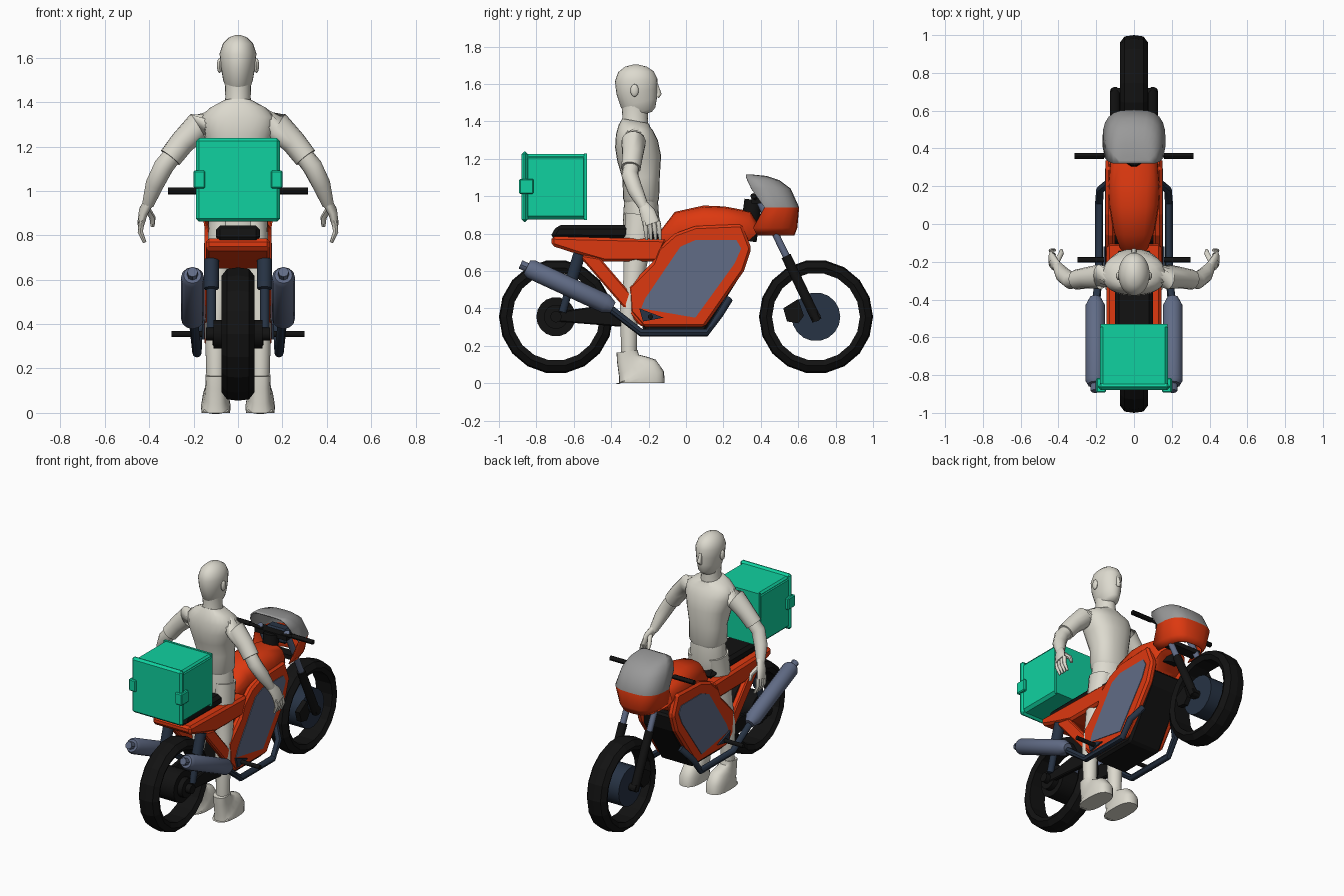
import bpy, bmesh
from math import sin, cos, pi
from mathutils import Vector

default_cube = bpy.data.objects.get("Cube")
if default_cube:
    bpy.data.objects.remove(default_cube, do_unlink=True)


def make_material(name, red, green, blue):
    material = bpy.data.materials.new(name)
    material.use_nodes = True
    colour = (red, green, blue, 1)
    material.diffuse_color = colour
    shader = next(n for n in material.node_tree.nodes if n.type == 'BSDF_PRINCIPLED')
    shader.inputs["Base Color"].default_value = colour
    return material


orange = make_material("orange paint", .72, .04, .005)
black = make_material("black rubber", .006, .006, .006)
navy = make_material("dark navy metal", .02, .033, .058)
steel = make_material("blue grey metal", .12, .15, .24)
grey = make_material("grey screen", .32, .32, .32)
teal = make_material("teal plastic", .005, .64, .35)
cream = make_material("cream skin", .72, .70, .62)


def finish(name, bm, materials, smooth=False, bevel=0):
    """Turn a bmesh into a named object with optional chamfer and smoothing."""
    bmesh.ops.recalc_face_normals(bm, faces=bm.faces)
    mesh = bpy.data.meshes.new(name)
    bm.to_mesh(mesh)
    bm.free()
    obj = bpy.data.objects.new(name, mesh)
    bpy.context.collection.objects.link(obj)
    for material in materials:
        mesh.materials.append(material)
    if bevel:
        modifier = obj.modifiers.new("chamfer", 'BEVEL')
        modifier.width = bevel
        modifier.segments = 1
    if smooth:
        bpy.ops.object.select_all(action='DESELECT')
        obj.select_set(True)
        bpy.context.view_layer.objects.active = obj
        bpy.ops.object.shade_smooth_by_angle(angle=pi / 4)
    return obj


def prism(name, outline, left, right, material, bevel=0):
    """Extrude a (y, z) outline from x=left to x=right."""
    bm = bmesh.new()
    face = bm.faces.new([bm.verts.new((left, y, z)) for y, z in outline])
    moved = bmesh.ops.extrude_face_region(bm, geom=[face])["geom"]
    verts = [v for v in moved if isinstance(v, bmesh.types.BMVert)]
    bmesh.ops.translate(bm, verts=verts, vec=(right - left, 0, 0))
    return finish(name, bm, [material], bevel=bevel)


def box(name, low, high, material, bevel=0):
    (a, b, c), (d, e, f) = low, high
    return prism(name, [(b, c), (e, c), (e, f), (b, f)], a, d, material, bevel)


def tube(name, path, radii, material, sides=10, smooth=True, power=1):
    """Sweep an oval along a path; a radius may be a number or a (wide, deep) pair."""
    bm = bmesh.new()
    path = [Vector(p) for p in path]
    if not isinstance(radii, list):
        radii = [radii] * len(path)
    rings = []
    for i, point in enumerate(path):
        tangent = (path[min(i + 1, len(path) - 1)] - path[max(i - 1, 0)]).normalized()
        guide = Vector((0, 1, 0)) if abs(tangent.x) > .9 else Vector((1, 0, 0))
        across = (guide - tangent * guide.dot(tangent)).normalized()
        depth = tangent.cross(across)
        wide, deep = radii[i] if isinstance(radii[i], tuple) else (radii[i], radii[i])
        ring = []
        for k in range(sides):
            c, s = cos(2 * pi * k / sides), sin(2 * pi * k / sides)
            c, s = [abs(v) ** power * (1 if v > 0 else -1) for v in (c, s)]
            ring.append(bm.verts.new(point + across * wide * c + depth * deep * s))
        rings.append(ring)
    for one, two in zip(rings, rings[1:]):
        for k in range(sides):
            n = (k + 1) % sides
            bm.faces.new((one[k], one[n], two[n], two[k]))
    bm.faces.new(rings[0])
    bm.faces.new(rings[-1])
    return finish(name, bm, [material], smooth)


def stack(name, levels, x, material, sides=20, power=1):
    """Loft oval levels given as (z, y, half width, half depth)."""
    return tube(name, [(x, y, z) for z, y, w, d in levels],
                [(w, d) for z, y, w, d in levels], material, sides, True, power)


def ball(name, place, size, material):
    bm = bmesh.new()
    bmesh.ops.create_uvsphere(bm, u_segments=12, v_segments=8, radius=1)
    bmesh.ops.scale(bm, verts=bm.verts, vec=size)
    bmesh.ops.translate(bm, verts=bm.verts, vec=place)
    return finish(name, bm, [material], True)


def axle(name, y, z, half, radius, material, sides=18):
    return tube(name, [(-half, y, z), (half, y, z)], radius, material, sides)


# Tyres: faceted open rings
AXLE_Z, AXLE_Y = .355, .695
tread = [(-.06, .235), (-.075, .265), (-.05, .298), (0, .305),
         (.05, .298), (.075, .265), (.06, .235)]
for end, place in (("rear", -AXLE_Y), ("front", AXLE_Y)):
    bm = bmesh.new()
    rings = [[bm.verts.new((x, place + r * cos(a * pi / 9), AXLE_Z + r * sin(a * pi / 9)))
              for x, r in tread] for a in range(18)]
    for i, ring in enumerate(rings):
        after = rings[(i + 1) % len(rings)]
        for k in range(len(tread)):
            n = (k + 1) % len(tread)
            bm.faces.new((ring[k], ring[n], after[n], after[k]))
    finish(end + "_tyre", bm, [black])

# Hubs and brakes
for half, radius in ((.075, .105), (.11, .065), (.145, .03)):
    axle("rear_hub", -AXLE_Y, AXLE_Z, half, radius, black)
axle("front_disc", AXLE_Y, AXLE_Z, .07, .13, navy)
axle("front_axle", AXLE_Y, AXLE_Z, .12, .025, black)

# Frame core, tail, seat and tank
prism("engine_core", [(-.23, .27), (.1, .27), (.3, .59), (.32, .7), (-.08, .7), (-.24, .45)],
      -.12, .12, black, .015)
prism("tail_cowl", [(-.72, .785), (-.72, .735), (-.58, .69), (-.44, .65), (-.15, .65), (-.1, .77)],
      -.145, .145, orange, .015)
prism("seat", [(-.73, .775), (-.69, .845), (-.19, .845), (-.13, .77)], -.1, .1, black, .02)
tank = [(-.16, .74, .05, .03), (-.11, .76, .08, .06), (-.03, .81, .11, .11), (.1, .82, .135, .13),
        (.2, .82, .14, .125), (.31, .81, .13, .115), (.345, .77, .1, .08)]
tube("fuel_tank", [(0, y, z) for y, z, w, d in tank], [(w, d) for y, z, w, d in tank],
     orange, 16, True, .75)

shell = [(-.15, .72), (-.06, .8), (.05, .84), (.3, .85), (.35, .72), (.31, .6), (.1, .3),
         (-.23, .3), (-.3, .38), (-.31, .515), (-.18, .645)]
strut = [(-.58, .69), (-.46, .67), (-.22, .39), (-.22, .3), (-.25, .31)]
inset = [(-.24, .4), (-.22, .45), (-.03, .73), (.05, .765), (.27, .765), (.295, .72),
         (.26, .64), (.05, .35)]
for side, s in (("left", 1), ("right", -1)):
    # Side fairing with its inset panel
    prism(side + "_side_fairing", shell, s * .1, s * .15, orange, .014)
    prism(side + "_tail_strut", strut, s * .105, s * .146, orange, .008)
    prism(side + "_side_panel", inset, s * .146, s * .154, steel)
    prism(side + "_peg_plate", [(-.25, .4), (-.12, .35), (-.23, .33)], s * .15, s * .162, navy)
    tube(side + "_foot_peg", [(s * .12, -.19, AXLE_Z), (s * .3, -.19, AXLE_Z)], .014, black)
    # Swing arm and shock
    prism(side + "_swing_arm", [(-.7, .33), (-.7, .38), (-.42, .42), (-.33, .37), (-.33, .3), (-.45, .31)],
          s * .085, s * .115, black, .006)
    tube(side + "_shock", [(s * .12, -.57, .69), (s * .12, -.61, .56), (s * .12, -.611, .555),
                           (s * .12, -.66, .38)], [.034, .034, .022, .022], navy)
    # Exhaust pipe and silencer
    tube(side + "_exhaust_pipe", [(s * .12, .23, .45), (s * .18, .18, .37), (s * .185, .11, .27),
                                  (s * .185, -.24, .27), (s * .2, -.42, .41)], .021, navy, 8)
    tube(side + "_silencer", [(s * .205, -.39, .405), (s * .205, -.43, .425), (s * .205, -.83, .61),
                              (s * .205, -.85, .62)], [.03, .052, .052, .04], steel, 12)
    tube(side + "_tail_pipe", [(s * .205, -.84, .615), (s * .205, -.885, .635)], .024, steel, 8)
    # Fork leg, brake caliper and handlebar
    tube(side + "_fork_tube", [(s * .1, .38, 1), (s * .1, .55, .65)], .02, steel)
    tube(side + "_fork_leg", [(s * .1, .535, .68), (s * .1, .7, .335)], .028, black)
    prism(side + "_brake_caliper", [(.52, .4), (.6, .45), (.63, .36), (.6, .32), (.54, .33)],
          s * .065, s * .1, black)
    tube(side + "_handlebar", [(0, .37, .97), (s * .12, .37, .99), (s * .17, .36, 1)], .011, black, 8)
    tube(side + "_grip", [(s * .16, .36, 1), (s * .315, .36, 1)], .016, black, 8)
tube("steering_head", [(0, .33, .76), (0, .36, .98)], .05, black)
for height, place in ((.96, .4), (.8, .47)):
    box("fork_clamp", (-.12, place - .05, height), (.12, place + .02, height + .03), black)
box("instrument_panel", (-.08, .4, .9), (.08, .48, 1.0), navy, .015)

# Nose fairing and screen: one shell open to the rider
levels = [(.79, .38, .58, .12), (.83, .36, .595, .15), (.94, .42, .605, .168),
          (1.04, .35, .56, .155), (1.085, .33, .5, .135), (1.108, .32, .43, .11),
          (1.115, .32, .36, .08)]
bm = bmesh.new()
steps = 12
rows = []
for z, back, front, width in levels:
    row = []
    for k in range(steps + 1):
        c, s = cos(pi * k / steps), max(0, sin(pi * k / steps))
        x = width * abs(c) ** .65 * (1 if c > 0 else -1)
        row.append(bm.verts.new((x, back + (front - back) * s ** .65, z)))
    rows.append(row)
for i, (low, high) in enumerate(zip(rows, rows[1:])):
    for k in range(steps):
        bm.faces.new((low[k], low[k + 1], high[k + 1], high[k])).material_index = int(i > 1)
bm.faces.new(rows[-1]).material_index = 1
nose = finish("nose_fairing", bm, [orange, grey], True)
nose.modifiers.new("thickness", 'SOLIDIFY').thickness = .008

# Cargo box with rims, lid and clasps
box("cargo_box", (-.175, -.86, .875), (.175, -.53, 1.225), teal, .012)
box("cargo_box_rim", (-.178, -.545, .872), (.178, -.53, 1.228), teal)
box("cargo_box_seam", (-.181, -.852, .885), (.181, -.54, 1.212), teal, .008)
lid = box("cargo_lid", (-.19, -.88, .862), (.19, -.845, 1.238), teal, .014)
for s in (1, -1):
    box("lid_clasp", (s * .148, -.892, 1.012), (s * .2, -.815, 1.092), teal, .006)

# Rider: torso, neck and head
stack("torso", [(.96, -.24, .1, .085), (.985, -.24, .12, .096), (1.1, -.24, .12, .1),
                (1.2, -.25, .14, .118), (1.28, -.265, .165, .116), (1.34, -.275, .165, .1),
                (1.375, -.275, .125, .085), (1.402, -.27, .07, .072)], 0, cream, 24, .85)
stack("hips", [(.78, -.25, .11, .085), (.87, -.24, .125, .098), (.98, -.24, .115, .09)], 0, cream)
stack("neck", [(1.37, -.275, .07, .075), (1.42, -.272, .057, .068), (1.5, -.275, .06, .07)], 0, cream)
stack("head", [(1.435, -.23, .03, .05), (1.45, -.235, .05, .075), (1.5, -.252, .067, .1),
               (1.56, -.263, .078, .11), (1.62, -.266, .083, .114), (1.665, -.268, .068, .095),
               (1.692, -.268, .04, .058), (1.703, -.268, .01, .015)], 0, cream, 24)
tube("nose", [(0, -.158, 1.6), (0, -.145, 1.545), (0, -.155, 1.53)], [.008, .016, .012], cream)

for side, s in (("left", 1), ("right", -1)):
    ball(side + "_ear", (s * .083, -.275, 1.565), (.012, .022, .034), cream)
    # Arm, sleeve and hand
    tube(side + "_sleeve", [(s * .1, -.275, 1.31), (s * .18, -.28, 1.29), (s * .25, -.285, 1.22),
                            (s * .305, -.295, 1.15)], [.07, .066, .056, .053], cream, 14)
    tube(side + "_forearm", [(s * .28, -.29, 1.18), (s * .335, -.3, 1.11), (s * .375, -.27, 1.03),
                             (s * .405, -.225, .94)], [.042, .045, .042, .027], cream, 14)
    tube(side + "_palm", [(s * .4, -.23, .955), (s * .425, -.205, .91), (s * .438, -.185, .85)],
         [(.024, .028), (.022, .042), (.016, .045)], cream, 12)
    for k in range(4):
        y = -.222 + k * .024
        tube(side + "_finger", [(s * .435, y, .865), (s * .44, y + .008, .815), (s * .42, y + .012, .768)],
             [.013, .012, .008], cream, 8)
    tube(side + "_thumb", [(s * .41, -.2, .92), (s * .385, -.155, .88), (s * .385, -.14, .84)],
         [.016, .014, .009], cream, 8)
    # Leg and shoe
    tube(side + "_leg", [(s * .07, -.24, .9), (s * .075, -.26, .75), (s * .09, -.28, .55),
                         (s * .1, -.305, .42), (s * .1, -.305, .14)],
         [(.06, .085), (.062, .075), .056, .05, .042], cream, 14)
    stack(side + "_shoe", [(0, -.245, .064, .13), (.03, -.245, .067, .132), (.06, -.26, .06, .118),
                           (.09, -.285, .052, .09), (.13, -.31, .046, .062), (.17, -.315, .047, .057)],
          s * .1, cream, 20, .75)
